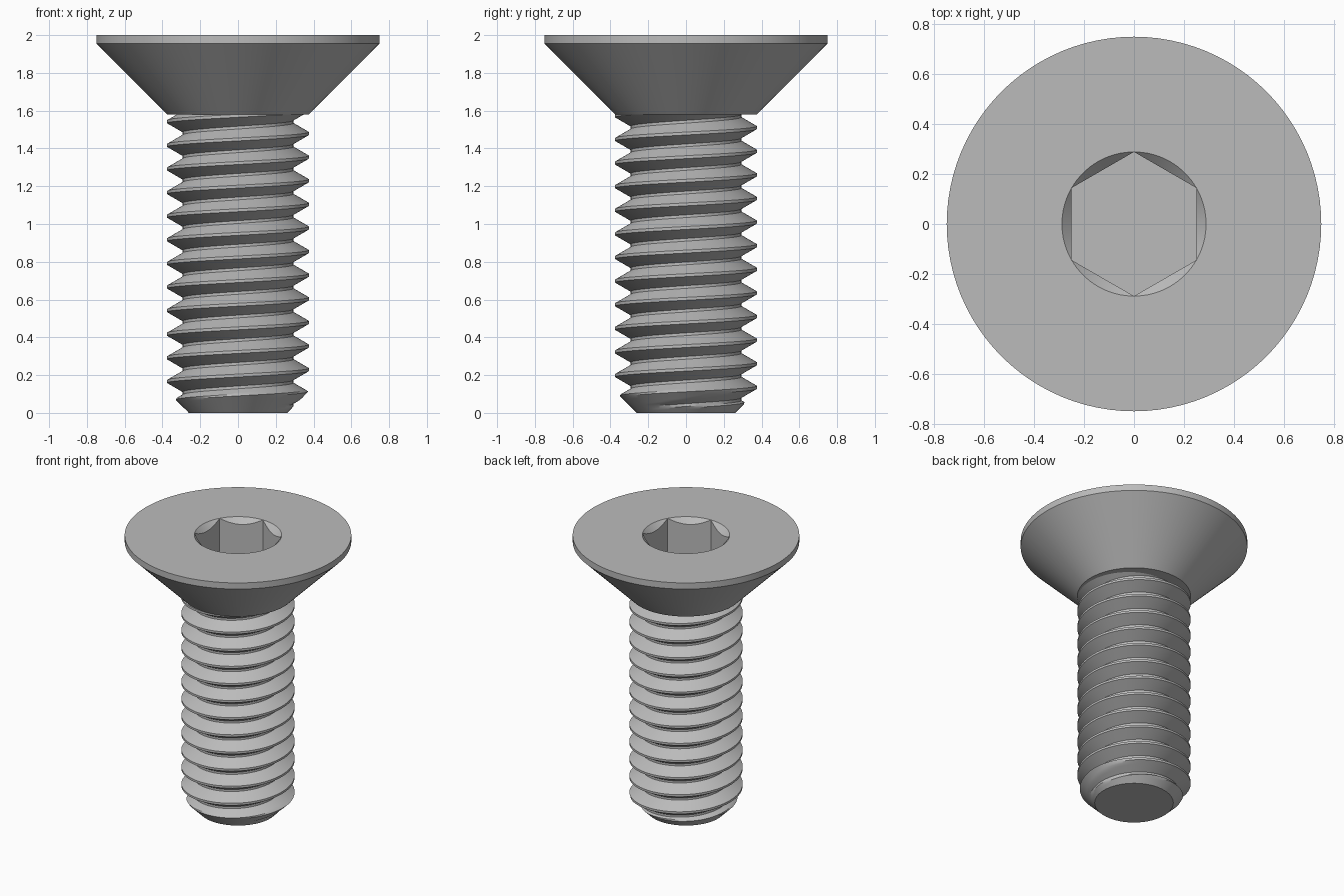
import bpy, bmesh
from math import pi, sin, cos, radians

cube = bpy.data.objects.get("Cube")
if cube:
    bpy.data.objects.remove(cube, do_unlink=True)

SEG = 96                                   # sides around the axis
TOP, RIM, NECK = 2.0, 1.955, 1.58          # head heights
HEAD_R, MAJOR, MINOR, TIP = 0.75, 0.375, 0.293, 0.26
PITCH, START = 0.125, 0.104                # thread lead, crest height at +x
FLAT, SOCKET_BOTTOM = 0.25, 1.7            # hex half width, socket floor

steel = bpy.data.materials.new("steel_grey")
steel.use_nodes = True
colour = (0.5, 0.5, 0.5, 1)
steel.diffuse_color = colour
steel.node_tree.nodes["Principled BSDF"].inputs["Base Color"].default_value = colour


def skin(name, rows, cap_first=False, cap_last=False):
    """Join rows of points (each running once around the axis) into a surface."""
    bm = bmesh.new()
    grid = [[bm.verts.new(p) for p in row] for row in rows]
    for low, high in zip(grid, grid[1:]):
        for i in range(SEG):
            bm.faces.new((low[i], low[i + 1], high[i + 1], high[i]))
    if cap_first:
        bm.faces.new(grid[0][SEG - 1::-1])
    if cap_last:
        bm.faces.new(grid[-1][:SEG])
    bmesh.ops.remove_doubles(bm, verts=bm.verts, dist=1e-5)
    mesh = bpy.data.meshes.new(name)
    bm.to_mesh(mesh)
    bm.free()
    mesh.materials.append(steel)
    obj = bpy.data.objects.new(name, mesh)
    bpy.context.collection.objects.link(obj)
    bpy.ops.object.select_all(action='DESELECT')
    obj.select_set(True)
    bpy.context.view_layer.objects.active = obj
    bpy.ops.object.shade_smooth_by_angle(angle=radians(25))
    return obj


def ring(radius, height):
    """One turn of points; radius and height are functions of the angle."""
    angles = [2 * pi * i / SEG for i in range(SEG + 1)]
    return [(radius(a) * cos(a), radius(a) * sin(a), height(a)) for a in angles]


def circle(r, z):
    return ring(lambda a: r, lambda a: z)


# Countersunk head with a chamfered hexagonal socket, corners on the y axis
def hexagon(a):
    return FLAT / cos((a + pi / 6) % (pi / 3) - pi / 6)


corner = FLAT / cos(pi / 6)
skin("countersunk_head", [
    circle(MINOR, NECK), circle(MAJOR, NECK), circle(HEAD_R, RIM),
    circle(HEAD_R, TOP), circle(corner, TOP),
    ring(hexagon, lambda a: TOP - corner + hexagon(a)),
    ring(hexagon, lambda a: SOCKET_BOTTOM),
], cap_last=True)

# Threaded shank: a helical ridge, trimmed by the tip chamfer and the head
CREST = PITCH / 16                         # half width of the crest
FLANK = (MAJOR - MINOR) * 0.577            # height of a flank
STEPS = 5


def thread_radius(offset):
    d = abs((offset + PITCH / 2) % PITCH - PITCH / 2)
    t = min(max((d - CREST) / FLANK, 0), 1)
    return MAJOR + (MINOR - MAJOR) * t


flank = [CREST + FLANK * k / STEPS for k in range(STEPS + 1)]
offsets = [-d for d in reversed(flank)] + flank
rows = []
for turn in range(-2, 14):
    for off in offsets:
        row = []
        for i in range(SEG + 1):
            a = 2 * pi * i / SEG
            crest_z = START + PITCH * (turn + i / SEG)
            z = min(max(crest_z + off, 0), NECK)
            r = min(thread_radius(z - crest_z), TIP + z)
            row.append((r * cos(a), r * sin(a), z))
        rows.append(row)
skin("threaded_shank", rows, cap_first=True)
